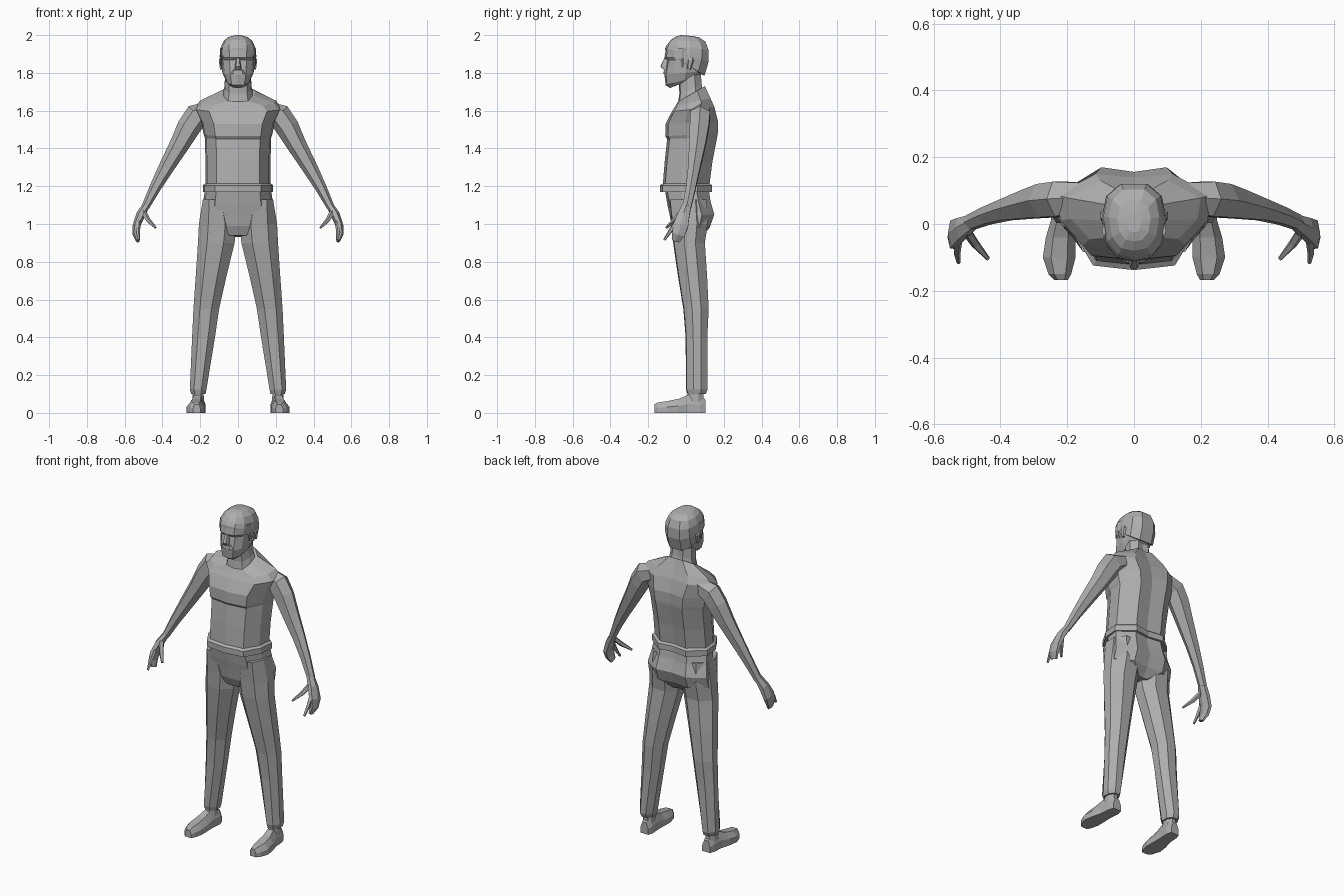
import bpy, bmesh, math
from mathutils import Vector

GREY = bpy.data.materials.new("plain grey")
GREY.diffuse_color = (0.42, 0.42, 0.42, 1)

BODY = [(0, 0), (.66, .05), (.95, .38), (1, .72), (.5, 1), (0, .95)]
HEAD = [(0, 0), (.5, .04), (.86, .22), (1, .55), (.86, .84), (.42, 1), (0, 1)]


def loft(name, rings, mirror=False):
    """Skin a list of equal-length closed rings, capped at both ends."""
    bm = bmesh.new()
    for side in ((1, -1) if mirror else (1,)):
        loops = [[bm.verts.new((p[0] * side, p[1], p[2])) for p in r] for r in rings]
        n = len(loops[0])
        for a, b in zip(loops, loops[1:]):
            for i in range(n):
                j = (i + 1) % n
                bm.faces.new((a[i], a[j], b[j], b[i]))
        bm.faces.new(loops[0])
        bm.faces.new(loops[-1])
    bmesh.ops.recalc_face_normals(bm, faces=bm.faces)
    me = bpy.data.meshes.new(name)
    bm.to_mesh(me)
    bm.free()
    me.materials.append(GREY)
    ob = bpy.data.objects.new(name, me)
    bpy.context.collection.objects.link(ob)
    return ob


def trunk(name, shape, levels):
    """Symmetric sections: front z, back z, half width, front y, back y."""
    rings = []
    for zf, zb, w, yf, yb in levels:
        half = [(x * w, yf + t * (yb - yf), zf + t * (zb - zf)) for x, t in shape]
        rings.append(half + [(-x, y, z) for x, y, z in half[-2:0:-1]])
    return loft(name, rings)


def tube(name, stops, sides=6):
    """Mirrored limb: centre x, y, z, radius across, radius along y."""
    pts = [Vector(s[:3]) for s in stops]
    rings = []
    for i, s in enumerate(stops):
        d = (pts[min(i + 1, len(pts) - 1)] - pts[max(i - 1, 0)]).normalized()
        across = Vector((0, 1, 0)).cross(d).normalized()
        other = d.cross(across)
        rings.append([pts[i] + across * s[3] * math.cos(a) + other * s[4] * math.sin(a)
                      for a in (math.tau * k / sides for k in range(sides))])
    return loft(name, rings, True)


def leg_ring(z, xi, xo, yf, yb):
    shape = [(.3, 0), (.75, .03), (1, .35), (1, .7), (.7, 1), (.28, 1), (0, .7), (0, .3)]
    return [(xi + u * (xo - xi), yf + v * (yb - yf), z) for u, v in shape]


# Sweater with a rolled hem
trunk("sweater", BODY, [
    (1.17, 1.17, .172, -.12, .12), (1.17, 1.17, .186, -.138, .138),
    (1.205, 1.205, .186, -.138, .138), (1.215, 1.215, .172, -.122, .125),
    (1.33, 1.33, .172, -.113, .14), (1.45, 1.46, .176, -.1, .165),
    (1.465, 1.48, .182, -.11, .168), (1.53, 1.54, .195, -.108, .17),
    (1.595, 1.62, .232, -.075, .15), (1.625, 1.665, .20, -.055, .13),
    (1.645, 1.73, .09, -.045, .1)])
# Trousers
trunk("trouser_seat", BODY, [
    (1.2, 1.2, .172, -.115, .118), (1.1, 1.12, .185, -.098, .13),
    (1.04, 1.05, .198, -.085, .15), (.99, .98, .2, -.075, .125),
    (.94, .93, .06, -.055, .08)])
loft("trouser_legs", [leg_ring(*r) for r in [
    (1.13, .05, .186, -.09, .11), (1.0, .008, .207, -.076, .115), (.9, .018, .212, -.068, .1),
    (.72, .062, .224, -.042, .112), (.55, .1, .236, -.014, .12),
    (.4, .122, .243, -.002, .113), (.125, .167, .255, .0, .115),
    (.1, .172, .248, .008, .105)]], True)
# Ankles and shoes
loft("ankles", [leg_ring(*r) for r in [
    (.14, .183, .238, .015, .09), (.05, .18, .242, .0, .095)]], True)
loft("shoes", [[(c - w, y, 0), (c - w, y, h * .5), (c - w * .5, y, h),
                (c + w * .5, y, h), (c + w, y, h * .5), (c + w, y, 0)]
               for y, c, w, h in [(-.168, .218, .02, .045), (-.15, .222, .034, .055),
                                  (-.1, .224, .049, .062), (-.04, .22, .044, .074),
                                  (.01, .213, .036, .095), (.075, .208, .036, .09),
                                  (.104, .208, .026, .07)]], True)
# Arms and hands
tube("arms", [
    (.15, .08, 1.6, .05, .05), (.22, .075, 1.572, .066, .06), (.262, .07, 1.51, .062, .058),
    (.31, .06, 1.42, .052, .05), (.385, .042, 1.29, .04, .036),
    (.44, .025, 1.19, .03, .03), (.49, .005, 1.09, .021, .026)])
tube("hands", [
    (.485, .005, 1.1, .019, .026), (.515, -.012, 1.05, .024, .036),
    (.538, -.028, .99, .02, .046), (.542, -.042, .945, .016, .038),
    (.53, -.055, .91, .01, .024)])
tube("thumbs", [(.505, -.015, 1.07, .016, .016), (.475, -.06, 1.02, .013, .014),
                (.437, -.104, .98, .006, .007)], 5)
tube("index_fingers", [(.528, -.05, 1.01, .014, .015), (.53, -.085, .96, .011, .011),
                       (.525, -.115, .915, .006, .007)], 5)
# Neck and head
trunk("neck", BODY, [(1.635, 1.7, .083, -.043, .09), (1.69, 1.74, .072, -.035, .083),
                     (1.78, 1.8, .068, -.04, .078)])
trunk("head", HEAD, [
    (1.72, 1.775, .05, -.085, .06), (1.735, 1.785, .066, -.108, .075),
    (1.79, 1.81, .083, -.114, .092), (1.845, 1.85, .088, -.104, .105),
    (1.868, 1.87, .09, -.1, .11), (1.882, 1.88, .091, -.114, .112),
    (1.93, 1.93, .09, -.106, .112), (1.97, 1.97, .07, -.08, .09)])
trunk("hair", HEAD, [
    (1.925, 1.79, .089, -.104, .085), (1.92, 1.785, .095, -.11, .098),
    (1.932, 1.86, .097, -.11, .12), (1.95, 1.92, .092, -.1, .12),
    (1.975, 1.965, .076, -.08, .103), (1.993, 1.988, .05, -.052, .07),
    (2.0, 1.995, .022, -.025, .035)])
trunk("nose", BODY, [(1.88, 1.88, .009, -.114, -.09), (1.835, 1.835, .016, -.135, -.09),
                     (1.818, 1.818, .019, -.122, -.09)])
trunk("moustache", BODY, [(1.816, 1.816, .03, -.117, -.08), (1.795, 1.795, .042, -.119, -.08)])
tube("ears", [(.086, .022, 1.885, .008, .014), (.094, .025, 1.868, .009, .018),
              (.09, .015, 1.82, .007, .011)], 5)
# Sideburn locks
tube("sideburns", [(.09, -.02, 1.93, .006, .025), (.09, -.022, 1.88, .006, .014),
                   (.088, -.02, 1.83, .003, .004)], 4)
